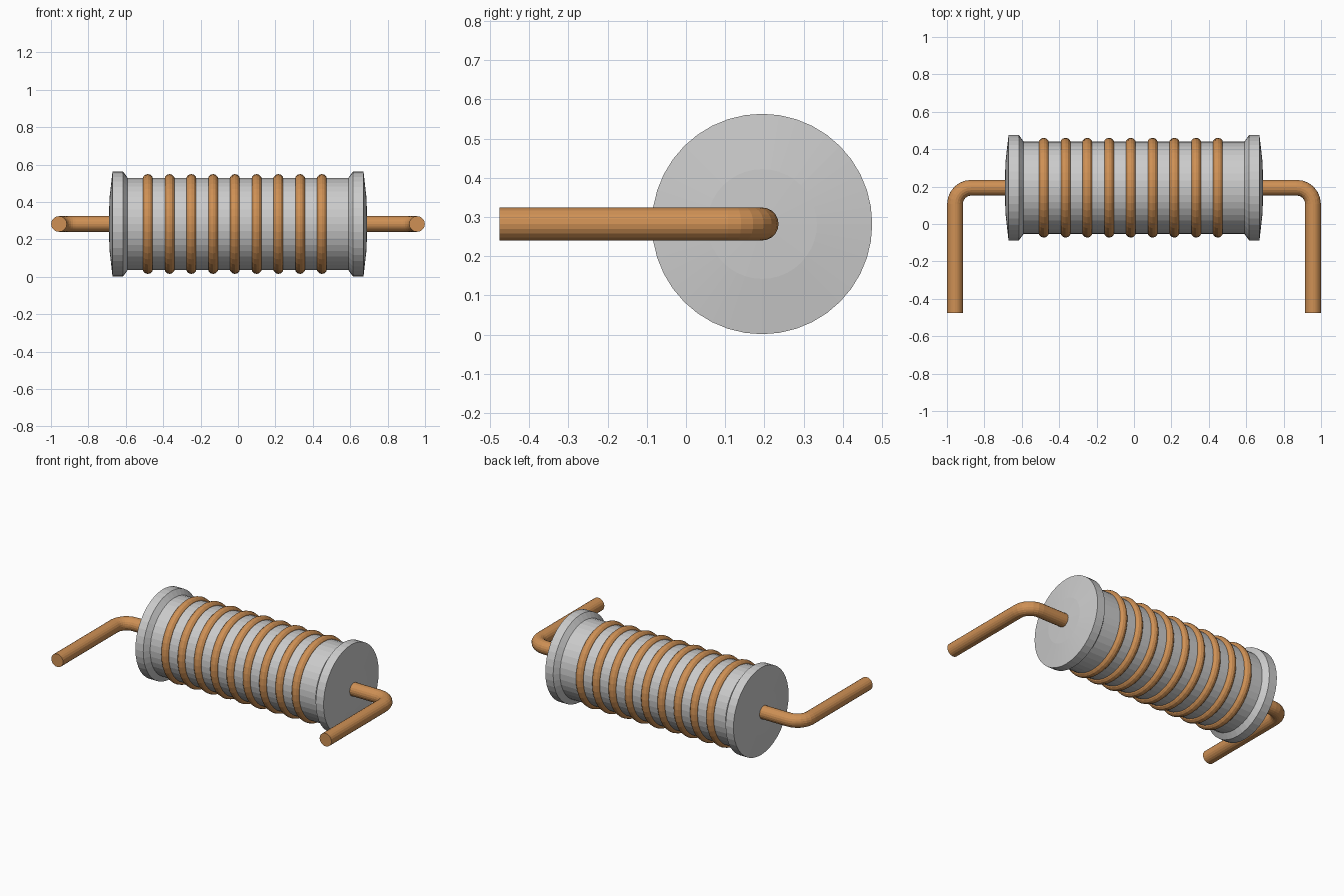
import bpy, bmesh
from math import sin, cos, pi
from mathutils import Vector

if "Cube" in bpy.data.objects:
    bpy.data.objects.remove(bpy.data.objects["Cube"])

CY, CZ = 0.194, 0.282      # axis of the core runs along x

copper = bpy.data.materials.new("copper")
copper.diffuse_color = (0.62, 0.28, 0.09, 1)
copper.use_nodes = True
copper.node_tree.nodes["Principled BSDF"].inputs["Base Color"].default_value = copper.diffuse_color


def finish(name, bm, mat=None):
    bmesh.ops.recalc_face_normals(bm, faces=bm.faces)
    me = bpy.data.meshes.new(name)
    bm.to_mesh(me)
    bm.free()
    ob = bpy.data.objects.new(name, me)
    bpy.context.collection.objects.link(ob)
    if mat:
        me.materials.append(mat)
    return ob


def bridge(bm, a, b):
    n = len(a)
    for i in range(n):
        bm.faces.new((a[i], a[(i + 1) % n], b[(i + 1) % n], b[i]))


def ring(bm, x, r, n):
    return [bm.verts.new((x, CY + r * cos(2 * pi * i / n), CZ + r * sin(2 * pi * i / n)))
            for i in range(n)]


# ferrite core: lathed spool with slightly domed ends
half = [(0.59, 0.247), (0.615, 0.281), (0.671, 0.281), (0.687, 0.14), (0.69, 0.045)]
profile = [(-x, r) for x, r in reversed(half)] + half
bm = bmesh.new()
rings = [ring(bm, x, r, 40) for x, r in profile]
for a, b in zip(rings, rings[1:]):
    bridge(bm, a, b)
bm.faces.new(rings[0])
bm.faces.new(rings[-1])
finish("ferrite_core", bm)

# winding turns: nine rings of wire around the core
for k in range(9):
    bm = bmesh.new()
    x0 = -0.482 + 0.1163 * k
    loops = [ring(bm, x0 + 0.028 * cos(2 * pi * j / 12), 0.239 + 0.028 * sin(2 * pi * j / 12), 40)
             for j in range(12)]
    for j in range(12):
        bridge(bm, loops[j], loops[(j + 1) % 12])
    finish(f"winding_turn_{k + 1}", bm, copper)


# bent leads: round wire swept out of the core end and toward the front
def lead(name, side):
    R, r, n = 0.087, 0.042, 20
    xb, yb = 0.957 - R, CY - R
    path = [(0.60, CY, 0)]
    path += [(xb + R * sin(t), yb + R * cos(t), t) for t in (i * pi / 12 for i in range(7))]
    path += [(0.957, -0.475, pi / 2)]
    bm = bmesh.new()
    loops = []
    for x, y, t in path:
        out = Vector((sin(t), cos(t), 0))
        loop = []
        for i in range(n):
            a = 2 * pi * i / n
            p = Vector((x, y, CZ)) + out * (r * cos(a)) + Vector((0, 0, r * sin(a)))
            loop.append(bm.verts.new((side * p.x, p.y, p.z)))
        loops.append(loop)
    for a, b in zip(loops, loops[1:]):
        bridge(bm, a, b)
    bm.faces.new(loops[0])
    bm.faces.new(loops[-1])
    finish(name, bm, copper)


lead("right_lead", 1)
lead("left_lead", -1)
